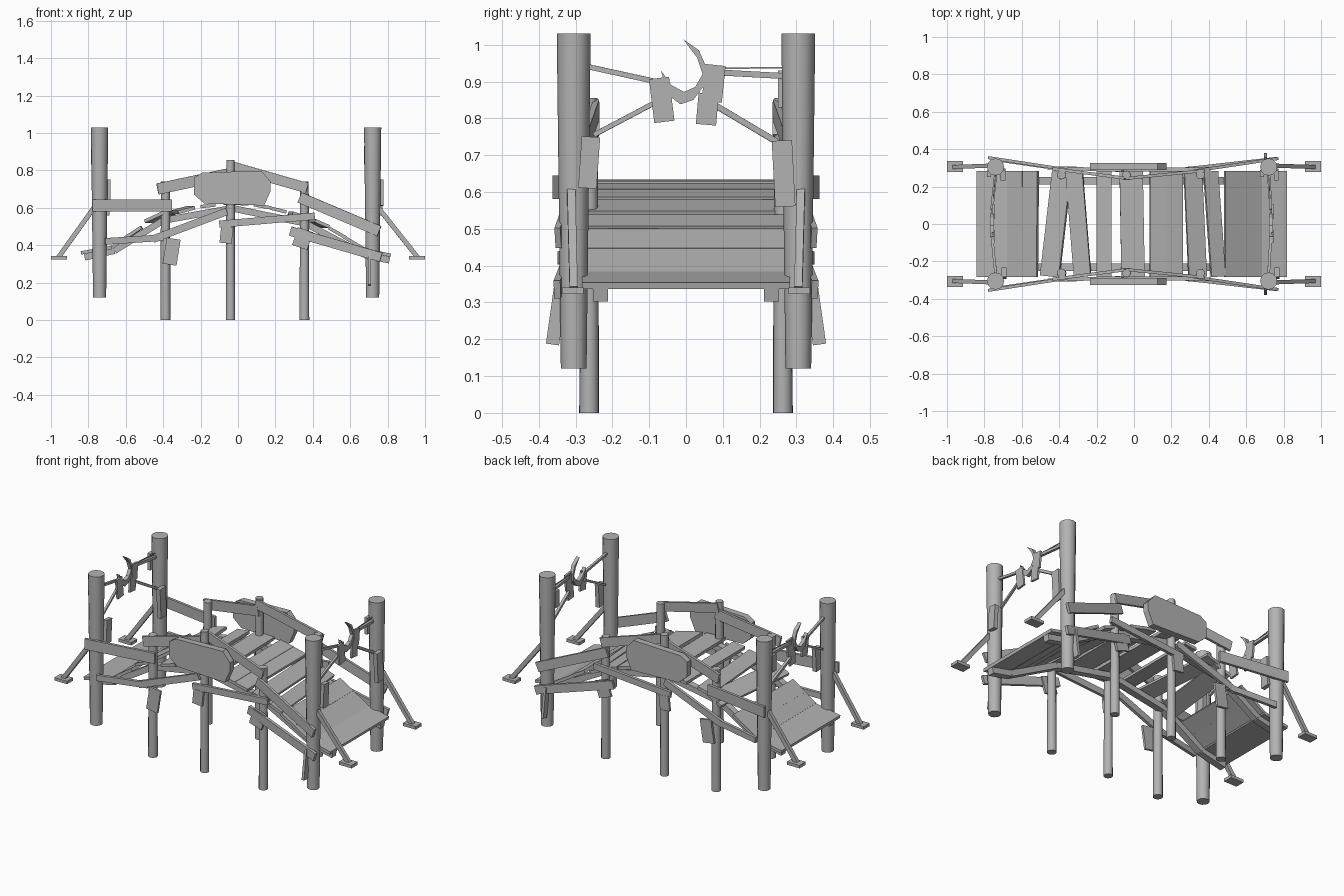
import bpy, bmesh, math
from mathutils import Vector, Matrix, Euler

cube = bpy.data.objects.get("Cube")
if cube:
    bpy.data.objects.remove(cube)

grey = bpy.data.materials.new("weathered grey")
grey.use_nodes = True
COL = (0.45, 0.45, 0.45, 1)
grey.diffuse_color = COL
grey.node_tree.nodes["Principled BSDF"].inputs["Base Color"].default_value = COL


def finish(name, bm):
    bmesh.ops.recalc_face_normals(bm, faces=bm.faces)
    mesh = bpy.data.meshes.new(name)
    bm.to_mesh(mesh)
    bm.free()
    mesh.materials.append(grey)
    ob = bpy.data.objects.new(name, mesh)
    bpy.context.collection.objects.link(ob)
    return ob


def board(name, centre, size, rot=(0, 0, 0)):
    """Box from centre, size and rotation in degrees."""
    bm = bmesh.new()
    r = Euler([math.radians(a) for a in rot]).to_matrix().to_4x4()
    bmesh.ops.create_cube(bm, size=1, matrix=Matrix.Translation(centre) @ r @ Matrix.Diagonal((*size, 1)))
    return finish(name, bm)


def beam(name, p, q, thick, height):
    """Box running from p to q, upright across its length."""
    p, q = Vector(p), Vector(q)
    d = (q - p).normalized()
    side = d.cross(Vector((0, 0, 1))).normalized()
    up = side.cross(d)
    m = Matrix((d, side, up)).transposed().to_4x4()
    bm = bmesh.new()
    bmesh.ops.create_cube(bm, size=1, matrix=Matrix.Translation((p + q) / 2) @ m
                          @ Matrix.Diagonal(((q - p).length, thick, height, 1)))
    return finish(name, bm)


def post(name, x, y, z0, z1, r0, r1, sides=12):
    bm = bmesh.new()
    bmesh.ops.create_cone(bm, cap_ends=True, segments=sides, radius1=r0, radius2=r1,
                          depth=z1 - z0, matrix=Matrix.Translation((x, y, (z0 + z1) / 2)))
    ob = finish(name, bm)
    for f in ob.data.polygons:
        f.use_smooth = abs(f.normal.z) < 0.5


def plate(name, outline, thick, place):
    """Flat outline pulled to a thickness; place(u, v, w) gives the 3D point."""
    bm = bmesh.new()
    a, b = [[bm.verts.new(place(u, v, w)) for u, v in outline] for w in (-thick / 2, thick / 2)]
    bm.faces.new(a)
    bm.faces.new(b[::-1])
    for i in range(len(a)):
        j = (i + 1) % len(a)
        bm.faces.new((a[i], a[j], b[j], b[i]))
    return finish(name, bm)


# Arched deck height along x
ARCH = [(-.84, .36), (-.68, .385), (-.6, .44), (-.5, .505), (-.4, .56), (-.25, .6), (-.03, .625),
        (.12, .61), (.25, .58), (.36, .545), (.5, .485), (.68, .375), (.82, .345)]


def arch(x):
    for (xa, za), (xb, zb) in zip(ARCH, ARCH[1:]):
        if x <= xb:
            return za + (zb - za) * (x - xa) / (xb - xa)
    return ARCH[-1][1]


# Deck planks: front x, back x, width
PLANKS = [(-.757, -.757, .165), (-.633, -.633, .08), (-.56, -.555, .085), (-.45, -.385, .1),
          (-.275, -.32, .09), (-.16, -.16, .08), (-.005, -.015, .125), (.13, .13, .09), (.217, .217, .085),
          (.34, .315, .095), (.45, .41, .075), (.53, .53, .09), (.625, .625, .12), (.747, .747, .14)]
for xf, xb, w in PLANKS:
    x = (xf + xb) / 2
    pitch = math.atan2(arch(x - w / 2) - arch(x + w / 2), w)
    board("deck_plank", (x, 0, arch(x)), (w / math.cos(pitch), .565, .018),
          (0, math.degrees(pitch), math.degrees(math.atan2(xf - xb, .56))))

for s in (-1, 1):
    # Tall end posts with braces and feet
    for x, e in ((-.74, -1), (.72, 1)):
        post("end_post", x, s * .305, .12, 1.03, .035, .046)
        beam("brace", (x + e * .03, s * .312, .6), (e * .96, s * .305, .335), .022, .025)
        board("brace_foot", (e * .957, s * .308, .332), (.086, .058, .018))
    # Arch posts
    for x, z, r in ((-.388, .74, .024), (-.04, .855, .022), (.355, .74, .023)):
        post("arch_post", x, s * .263, 0, z, r + .003, r)
    # Upper hand rails
    for xa, ya, za, xb, yb, zb, h in ((-.78, .355, .613, -.355, .29, .613, .064),
                                      (-.43, .295, .70, -.03, .243, .785, .06),
                                      (-.05, .243, .825, .37, .285, .705, .055),
                                      (.33, .285, .655, .755, .348, .475, .058)):
        beam("hand_rail", (xa, s * ya, za), (xb, s * yb, zb), .016, h)
    # Lower side rails
    for xa, ya, za, xb, yb, zb, h in ((-.71, .34, .42, -.4, .295, .44, .035),
                                      (-.455, .3, .432, -.06, .288, .58, .04),
                                      (-.1, .288, .512, .41, .295, .555, .038),
                                      (.28, .295, .475, .765, .35, .335, .05)):
        beam("side_rail", (xa, s * ya, za), (xb, s * yb, zb), .018, h)
    # Stringers beneath the planks
    knots = (-.82, -.66, -.4, -.03, .36, .68, .81)
    for xa, xb in zip(knots, knots[1:]):
        beam("stringer", (xa, s * .232, arch(xa) - .028), (xb, s * .232, arch(xb) - .028), .04, .035)
    # Eight-sided side panel
    panel = [(-.235, .76), (-.19, .788), (.125, .797), (.175, .74), (.175, .69), (.14, .612),
             (-.18, .622), (-.235, .67)]
    plate("side_panel", panel, .038, lambda u, v, w: (u, s * .308 + w, v))
    # Loose hanging boards
    board("hanging_board", (-.355, s * .3, .365), (.075, .014, .14), (0, 9, 0))
    board("hanging_board", (-.062, s * .292, .455), (.065, .014, .09), (0, 6, 0))
    board("hanging_board", (.345, s * .3, .435), (.085, .014, .1), (0, 18, 0))
    board("hanging_board", (.702, s * .35, .275), (.016, .036, .18), (s * 8, 0, 0))

# Hanging ornaments between the end posts
HORN = [(-.068, .93), (-.04, .89), (-.005, .872), (.025, .885), (.045, .92), (.03, .965), (-.008, 1.015),
        (.035, .985), (.055, .94), (.05, .89), (.02, .85), (-.015, .838), (-.05, .865)]
for x, bow in ((-.74, -.02), (.72, .012)):
    xm = x + bow
    plate("horn", HORN, .022, lambda u, v, w: (xm + w, u, v))
    for y, z, h, t in ((-.066, .85, .12, 7), (.075, .895, .1, -6), (.058, .825, .085, -5)):
        board("charm_board", (xm + .008, y, z), (.012, .055, h), (t, 0, 0))
    # Ropes to the posts
    for ya, za, yb, zb, r in ((-.265, .94, -.06, .895, .014), (-.25, .755, -.07, .85, .013),
                              (.265, .915, .08, .925, .016), (.265, .725, .08, .835, .016),
                              (.265, .938, .06, .935, .004)):
        beam("rope", (x, ya, za), (xm, yb, zb), r, r)
    # Boards nailed to the posts
    e = 1 if x > 0 else -1
    board("post_board", (x + .045, -.263, .68), (.025, .05, .14), (-4, 0, 0))
    board("post_board", (x + .04, .265, .65), (.025, .055, .18), (3, 0, 0))
    board("post_board", (x - .035, .27, .88), (.02, .04, .1), (0, 0, 0))
